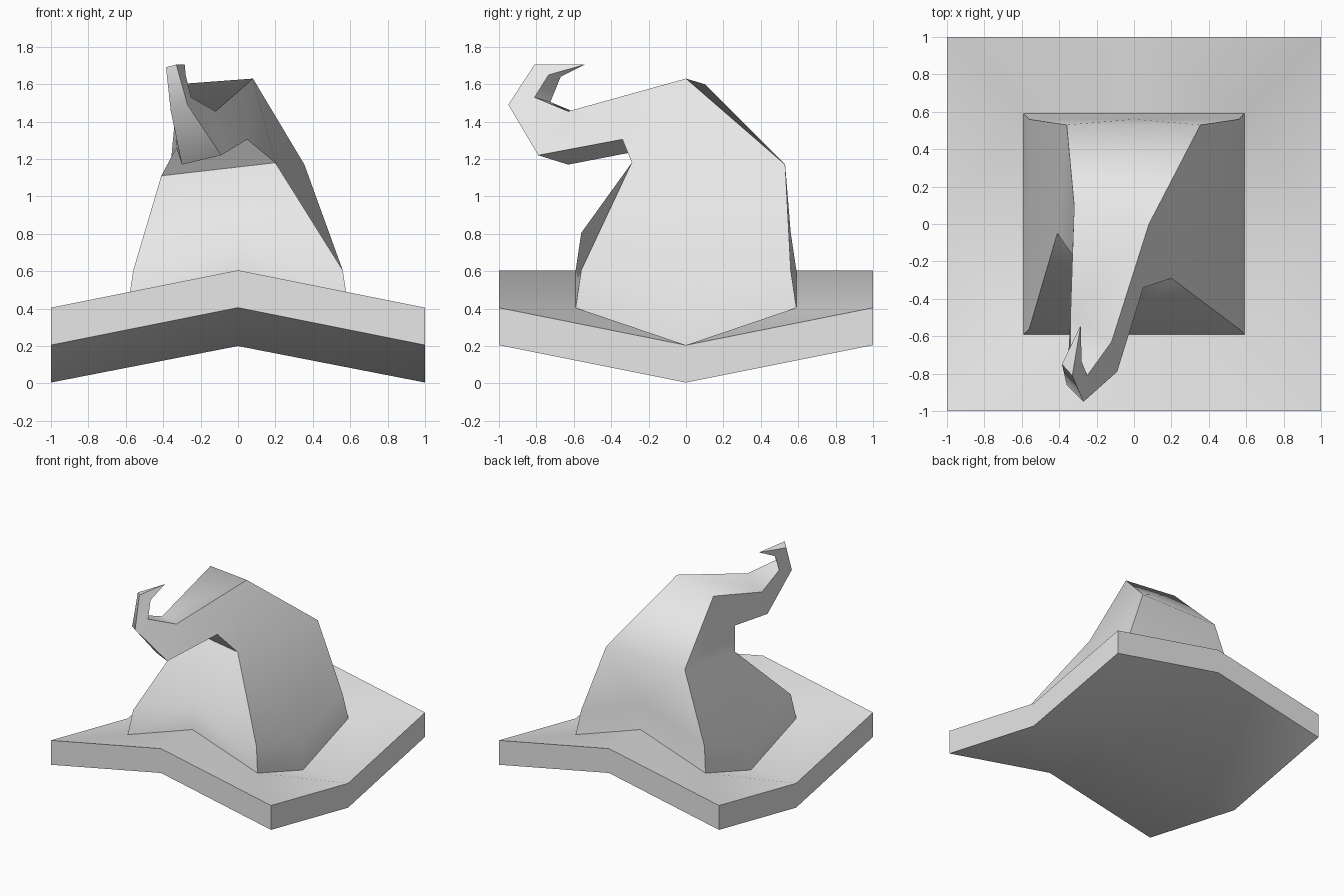
import bpy, bmesh, math
from mathutils import Vector

cube = bpy.data.objects.get("Cube")
if cube:
    bpy.data.objects.remove(cube)

# Single plain grey felt
felt = bpy.data.materials.new("grey_felt")
felt.use_nodes = True
COLOR = (0.8, 0.8, 0.8, 1)
felt.diffuse_color = COLOR
felt.node_tree.nodes["Principled BSDF"].inputs["Base Color"].default_value = COLOR


def square_ring(bm, r, z, sag=0.2):
    """Eight points round a square, starting at back right; sides sag, front and back rise."""
    pattern = [(1, 1), (0, 1), (-1, 1), (-1, 0), (-1, -1), (0, -1), (1, -1), (1, 0)]
    return [bm.verts.new((r * x, r * y, z + sag * (abs(y) - abs(x)))) for x, y in pattern]


def bridge(bm, a, b):
    """Quads between two rings, split symmetrically from the corners of ring a."""
    n = len(a)
    for i in range(n):
        j = (i + 1) % n
        quad = [a[i], a[j], b[j], b[i]]
        if i % 2:
            quad = quad[1:] + quad[:1]
        bm.faces.new(quad)


bm = bmesh.new()

# Curved brim: underside, rim and upper surface
underside = square_ring(bm, 1, 0.205)
rim = square_ring(bm, 1, 0.405)
base = square_ring(bm, 0.59, 0.405)
middle = bm.verts.new((0, 0, 0.2))
for k in (0, 2, 4, 6):
    bm.faces.new([underside[k], underside[k - 1], middle, underside[k + 1]])
bridge(bm, underside, rim)
bridge(bm, base, rim)

# Crown: short band, then tapering walls up to the shoulder
band = square_ring(bm, 0.56, 0.605)
bridge(bm, base, band)

# Bent point: four-sided sections (inner right, inner left, outer left, outer right)
sections = [
    [(0.355, 0.53, 1.17), (-0.36, 0.53, 1.17), (-0.41, -0.05, 1.11), (0.2, -0.29, 1.18)],
    [(0.08, 0, 1.63), (-0.32, 0.1, 1.6), (-0.33, -0.165, 1.26), (0.05, -0.34, 1.305)],
    [(-0.12, -0.63, 1.455), (-0.34, -0.5, 1.41), (-0.3, -0.63, 1.17), (-0.09, -0.79, 1.22)],
    [(-0.25, -0.81, 1.53), (-0.34, -0.725, 1.505), (-0.36, -0.86, 1.46), (-0.27, -0.95, 1.49)],
    [(-0.28, -0.735, 1.65), (-0.34, -0.67, 1.64), (-0.385, -0.75, 1.69), (-0.33, -0.81, 1.705)],
]
rings = [[bm.verts.new(p) for p in s] for s in sections]
tip = bm.verts.new((-0.285, -0.54, 1.705))
for k in range(4):
    n = (k + 1) % 4
    bm.faces.new([band[2 * k], band[2 * k + 1], band[2 * n], rings[0][n], rings[0][k]])
    for low, high in zip(rings, rings[1:]):
        bm.faces.new([low[k], low[n], high[n], high[k]])
    bm.faces.new([rings[-1][k], rings[-1][n], tip])

bmesh.ops.recalc_face_normals(bm, faces=bm.faces[:])
mesh = bpy.data.meshes.new("pointed_hat")
bm.to_mesh(mesh)
bm.free()
mesh.materials.append(felt)
hat = bpy.data.objects.new("pointed_hat", mesh)
bpy.context.collection.objects.link(hat)

# Soft folds with crisp corners
bpy.context.view_layer.objects.active = hat
hat.select_set(True)
bpy.ops.object.shade_smooth_by_angle(angle=math.radians(60))
